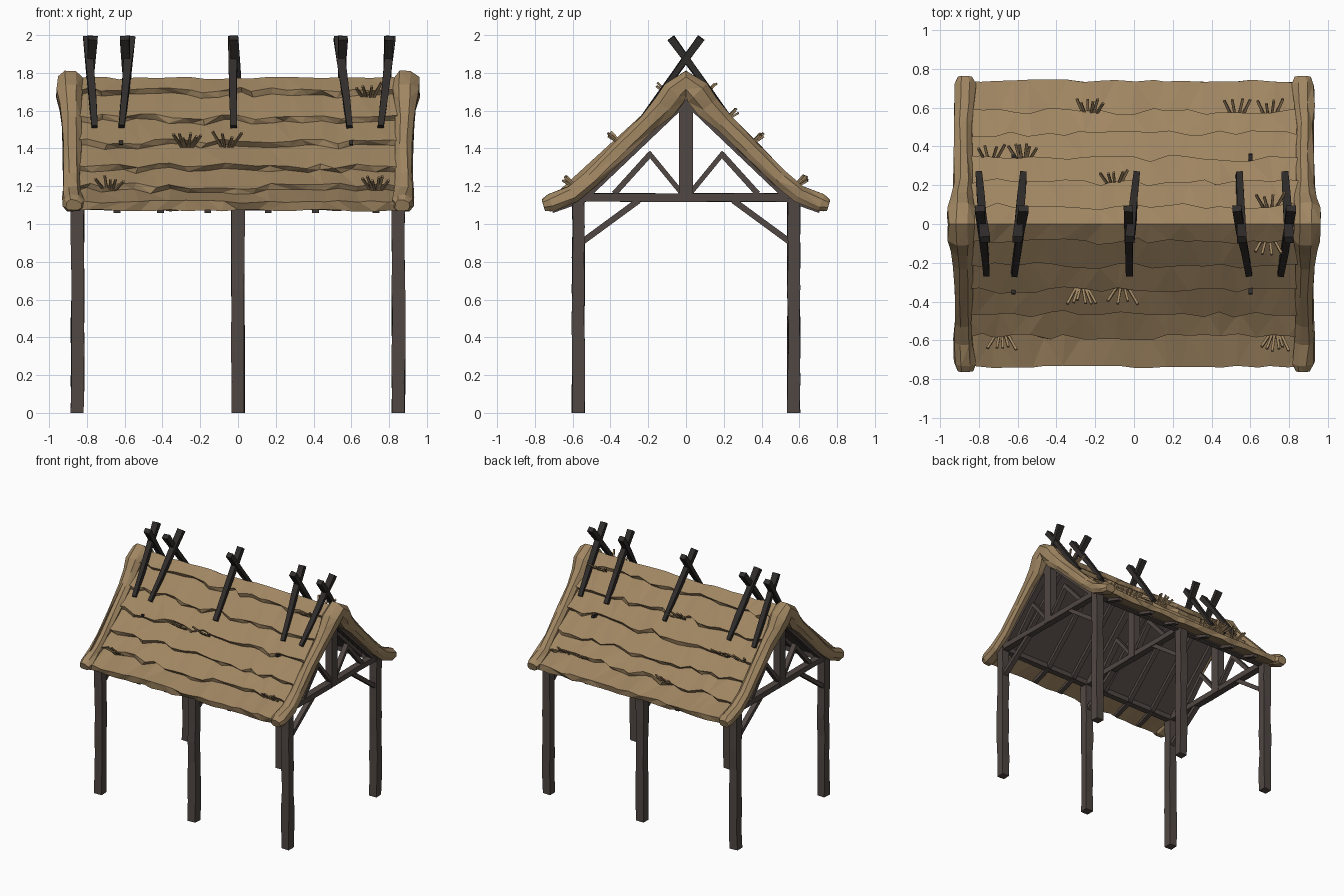
import bpy, bmesh, math, random
from mathutils import Vector as V

if "Cube" in bpy.data.objects:
    bpy.data.objects.remove(bpy.data.objects["Cube"])
random.seed(4)
R = random.uniform

def mat(name, rgb):
    m = bpy.data.materials.new(name)
    lin = [((c / 255 + .055) / 1.055) ** 2.4 for c in rgb]
    m.diffuse_color = (*lin, 1)
    m.use_nodes = True
    m.node_tree.nodes["Principled BSDF"].inputs["Base Color"].default_value = m.diffuse_color
    return m

THATCH = mat("straw thatch", (160, 134, 98))
WOOD = mat("weathered wood", (80, 71, 67))
DARK = mat("dark pole wood", (48, 45, 43))

def loft(name, rings, mats, tri=False, rule=None):
    """Skin a list of closed rings, capping both ends."""
    bm = bmesh.new()
    vs = [[bm.verts.new(p) for p in r] for r in rings]
    n = len(rings[0])
    for a, b in zip(vs, vs[1:]):
        for i in range(n):
            f = bm.faces.new((a[i], a[(i + 1) % n], b[(i + 1) % n], b[i]))
            if rule:
                f.material_index = rule(i)
    bm.faces.new(vs[0][::-1])
    bm.faces.new(vs[-1])
    if tri:
        bmesh.ops.triangulate(bm, faces=bm.faces[:])
    bmesh.ops.recalc_face_normals(bm, faces=bm.faces[:])
    me = bpy.data.meshes.new(name)
    bm.to_mesh(me)
    bm.free()
    for m in mats:
        me.materials.append(m)
    ob = bpy.data.objects.new(name, me)
    bpy.context.collection.objects.link(ob)
    return ob

def beam(name, a, b, w, d, m=WOOD, segs=1, rough=0.0, taper=1.0):
    """Square timber from a to b, w across x (or y for lengthwise timbers), d the other way."""
    a, b = V(a), V(b)
    t = (b - a).normalized()
    ref = V((1, 0, 0)) if abs(t.x) < .8 else V((0, 1, 0))
    u = (ref - t * ref.dot(t)).normalized()
    v = t.cross(u)
    rings = []
    for k in range(segs + 1):
        f = k / segs
        s = 1 + (taper - 1) * f
        c = a.lerp(b, f)
        rings.append([c + u * (sx * w / 2 * s + R(-rough, rough)) + v * (sy * d / 2 * s + R(-rough, rough))
                      for sx, sy in ((-1, -1), (1, -1), (1, 1), (-1, 1))])
    return loft(name, rings, [m])

# trusses: posts, tie beam, king post, principal rafters, struts, knee braces
for i, x in enumerate((-.85, 0, .85)):
    for s in (-1, 1):
        beam(f"post_{i}_{s}", (x, s * .57, 0), (x, s * .57, 1.15), .068, .064, segs=7, rough=.004)
        beam(f"principal_rafter_{i}_{s}", (x, s * .53, 1.15), (x, 0, 1.655), .05, .04)
        beam(f"strut_{i}_{s}", (x, s * .02, 1.16), (x, s * .2, 1.38), .04, .026)
        beam(f"outer_strut_{i}_{s}", (x, s * .38, 1.16), (x, s * .19, 1.37), .04, .03)
        beam(f"knee_brace_{i}_{s}", (x, s * .55, .905), (x, s * .25, 1.125), .04, .032)
    beam(f"tie_beam_{i}", (x, -.56, 1.14), (x, .56, 1.14), .055, .044, segs=5, rough=.002)
    beam(f"king_post_{i}", (x, 0, 1.12), (x, 0, 1.67), .06, .075)

# wall plates and common rafters
for s in (-1, 1):
    beam(f"wall_plate_{s}", (-.88, s * .56, 1.135), (.88, s * .56, 1.135), .05, .04)
    for i, x in enumerate((-.64, -.41, -.16, .16, .41, .73)):
        beam(f"rafter_upper_{i}_{s}", (x, s * .01, 1.65), (x, s * .56, 1.13), .036, .045)
        beam(f"rafter_tail_{i}_{s}", (x, s * .54, 1.135), (x, s * .71, 1.075), .036, .035)

# thatch: overlapping courses, each with a ragged lip (y, z) and a step beneath it
LIPS = [(.09, 1.705), (.215, 1.565), (.34, 1.435), (.465, 1.305), (.58, 1.2), (.735, 1.115)]

def slope():
    pts = []
    for k, (y, z) in enumerate(LIPS):
        last = k == len(LIPS) - 1
        j = R(-.006, .01) if last else R(-.018, .02)
        pts.append((y + j, z - j * .9 + R(0, .008)))
        if last:
            pts.append((y - .01 + R(-.01, .01), z - .043 + R(-.006, .006)))
        else:
            g = R(.004, .03)
            pts.append((y + j - g, z - j * .9 - .028 + g * .3))
    return pts

COLS = 21
rings = []
for c in range(COLS):
    e = c in (0, COLS - 1)
    x = -.885 + 1.77 * c / (COLS - 1)
    f, b = slope(), slope()
    sec = [(-y, z) for y, z in f[::-1]] + [(0, 1.772 + R(-.008, .008))] + b
    sec += [(.56, 1.135), (0, 1.665), (-.56, 1.135)]
    rings.append([(x + (0 if e else R(-.022, .022) * (k < 25)), y, z) for k, (y, z) in enumerate(sec)])
loft("thatch_roof", rings, [THATCH, WOOD], tri=True, rule=lambda i: int(i in (25, 26)))

# gable rolls, swelling to a wad at the ridge and a knob at each eave
# path: y, z, centre x, half width, half thickness
HALF = [(.755, 1.10, .872, .04, .03), (.715, 1.112, .872, .055, .045), (.6, 1.16, .88, .05, .045),
        (.5, 1.24, .88, .045, .045), (.34, 1.4, .88, .047, .048), (.2, 1.54, .882, .05, .05),
        (.115, 1.62, .885, .058, .065), (.06, 1.695, .89, .07, .07)]
PATH = [(-p[0], *p[1:]) for p in HALF] + [(0, 1.745, .89, .07, .068)] + HALF[::-1]
SEC = [(-1, -.6), (-.55, -1), (.6, -1), (1, -.45), (.95, .5), (.35, 1), (-.5, .95), (-1, .4)]
for s in (-1, 1):
    rings = []
    for k, (y, z, cx, hx, ht) in enumerate(PATH):
        p, q = PATH[max(k - 1, 0)], PATH[min(k + 1, len(PATH) - 1)]
        t = V((q[0] - p[0], q[1] - p[1])).normalized()
        rings.append([(s * (cx + a * hx + R(-.005, .005)), y - t.y * h * ht, z + t.x * h * ht + R(-.004, .004))
                      for a, h in SEC])
    loft(f"gable_roll_{s}", rings, [THATCH], tri=True)

# crossed ridge poles: (top x, foot x) on the front and back slopes
FRONT = [(-.795, -.758), (-.57, -.615), (-.028, -.024), (.53, .592), (.81, .757)]
BACK = [(-.77, -.80), (-.6, -.568), (-.022, .015), (.555, .542), (.8, .778)]
for s, row in ((-1, FRONT), (1, BACK)):
    for i, (xt, xf) in enumerate(row):
        beam(f"crossed_pole_{i}_{s}", (xt, -s * .08, 1.985), (xf, s * .262, 1.515), .05, .038,
             DARK, segs=3, rough=.003, taper=.65)

# loose straw tufts poking out from under the course lips: side, x, y, z, stalks
TUFTS = [(-1, -.27, .34, 1.42, 6), (-1, -.06, .34, 1.42, 4), (-1, -.68, .58, 1.19, 5), (-1, .73, .58, 1.19, 6),
         (-1, .69, .09, 1.68, 4), (1, -.23, .57, 1.19, 6), (1, .53, .57, 1.19, 4), (1, .7, .57, 1.19, 4),
         (1, -.74, .34, 1.42, 4), (1, -.57, .34, 1.42, 6), (1, -.1, .21, 1.55, 5), (1, .7, .09, 1.68, 4)]
for i, (s, x, y, z, n) in enumerate(TUFTS):
    for k in range(n):
        f = k / (n - 1) - .5
        a = V((x + f * .05, s * (y - .02), z - .015))
        d = V((f * .09 + R(-.01, .01), s * R(.07, .095), R(.05, .085)))
        beam(f"straw_tuft_{i}_{k}", a, a + d, .013, .011, THATCH)

# dark wooden pegs at the third course
for s in (-1, 1):
    for i, x in enumerate((-.62, .6)):
        beam(f"peg_{i}_{s}", (x, s * .3, 1.42), (x, s * .36, 1.432), .02, .02, DARK)
